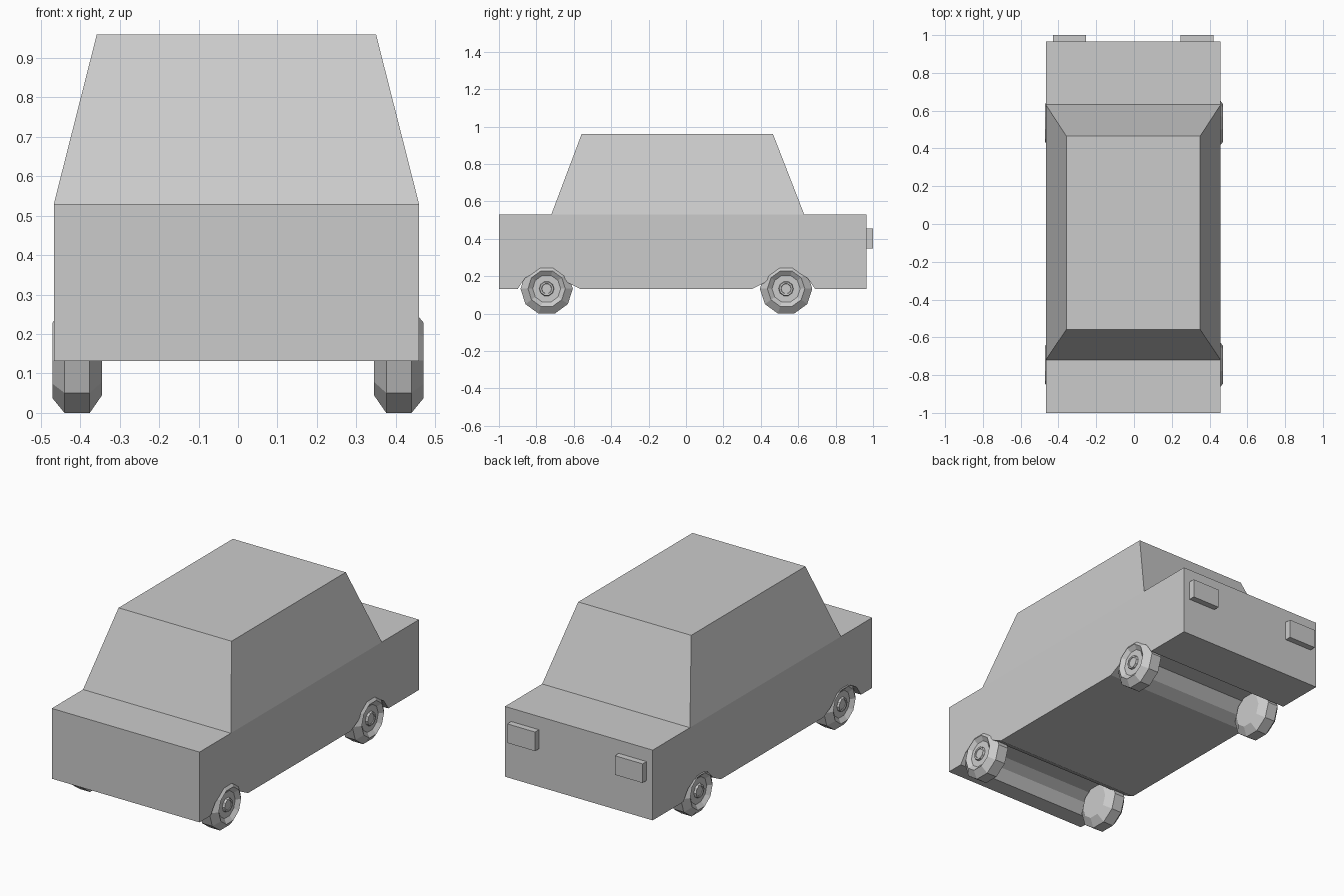
import bpy, bmesh, math

old = bpy.data.objects.get("Cube")
if old:
    bpy.data.objects.remove(old, do_unlink=True)

GREY = (0.6, 0.6, 0.6, 1)
mat = bpy.data.materials.new("plain grey")
mat.use_nodes = True
mat.diffuse_color = GREY
mat.node_tree.nodes["Principled BSDF"].inputs["Base Color"].default_value = GREY

SIDE = 0.463      # half width of the body
MID = -0.004      # body centre line
SILL, DECK, ROOF = 0.132, 0.53, 0.96


def finish(name, bm):
    bmesh.ops.recalc_face_normals(bm, faces=bm.faces)
    mesh = bpy.data.meshes.new(name)
    bm.to_mesh(mesh)
    bm.free()
    mesh.materials.append(mat)
    obj = bpy.data.objects.new(name, mesh)
    bpy.context.collection.objects.link(obj)
    return obj


def loft(name, rings, caps=True):
    """Join rings of equal length with quads and cap both ends."""
    bm = bmesh.new()
    loops = [[bm.verts.new(p) for p in ring] for ring in rings]
    n = len(loops[0])
    for a, b in zip(loops, loops[1:]):
        for i in range(n):
            j = (i + 1) % n
            bm.faces.new((a[i], a[j], b[j], b[i]))
    if caps:
        bm.faces.new(loops[0])
        bm.faces.new(loops[-1])
    return finish(name, bm)


def rect(x0, x1, y0, y1, z):
    return [(x0, y0, z), (x1, y0, z), (x1, y1, z), (x0, y1, z)]


def arch(y, out):
    """Wheel arch, from its bumper side to its gentler middle side."""
    pts = [(0.155, SILL), (0.115, 0.19), (0.06, 0.222),
           (-0.06, 0.222), (-0.115, 0.165), (-0.18, SILL)]
    return [(y + out * dy, z) for dy, z in pts]


# Lower body: side profile with both arches, extruded across the width
FRONT_AXLE, REAR_AXLE = -0.745, 0.535
profile = ([(-1, DECK), (-1, SILL)] + arch(FRONT_AXLE, -1)
           + arch(REAR_AXLE, 1)[::-1] + [(0.965, SILL), (0.965, DECK)])
loft("lower_body", [[(MID + s * SIDE, y, z) for y, z in profile] for s in (-1, 1)])

# Cabin: tapered block on the deck
loft("cabin", [rect(MID - SIDE, MID + SIDE, -0.72, 0.632, DECK),
               rect(MID - 0.354, MID + 0.354, -0.558, 0.465, ROOF)])

# Tail lights
for side, s in (("left", 1), ("right", -1)):
    xa, xb = sorted((MID + s * 0.25, MID + s * 0.424))
    loft(side + "_tail_light", [rect(xa, xb, 0.96, 1.0, 0.347),
                                rect(xa, xb, 0.96, 1.0, 0.455)])

# Wheels: ten-sided lathe with chamfered tread, dished rim and hub cap
section = [(0.345, 0.093), (0.376, 0.14), (0.44, 0.14), (0.471, 0.1),
           (0.452, 0.075), (0.452, 0.04), (0.464, 0.037), (0.464, 0.028),
           (0.46, 0.026)]
SIDES = 10
for end, y in (("front", FRONT_AXLE), ("rear", REAR_AXLE)):
    for side, s in (("left", 1), ("right", -1)):
        angles = [2 * math.pi * (i + 0.5) / SIDES for i in range(SIDES)]
        loft(f"{end}_{side}_wheel",
             [[(s * x, y + r * math.sin(a), 0.133 - r * math.cos(a)) for a in angles]
              for x, r in section])
